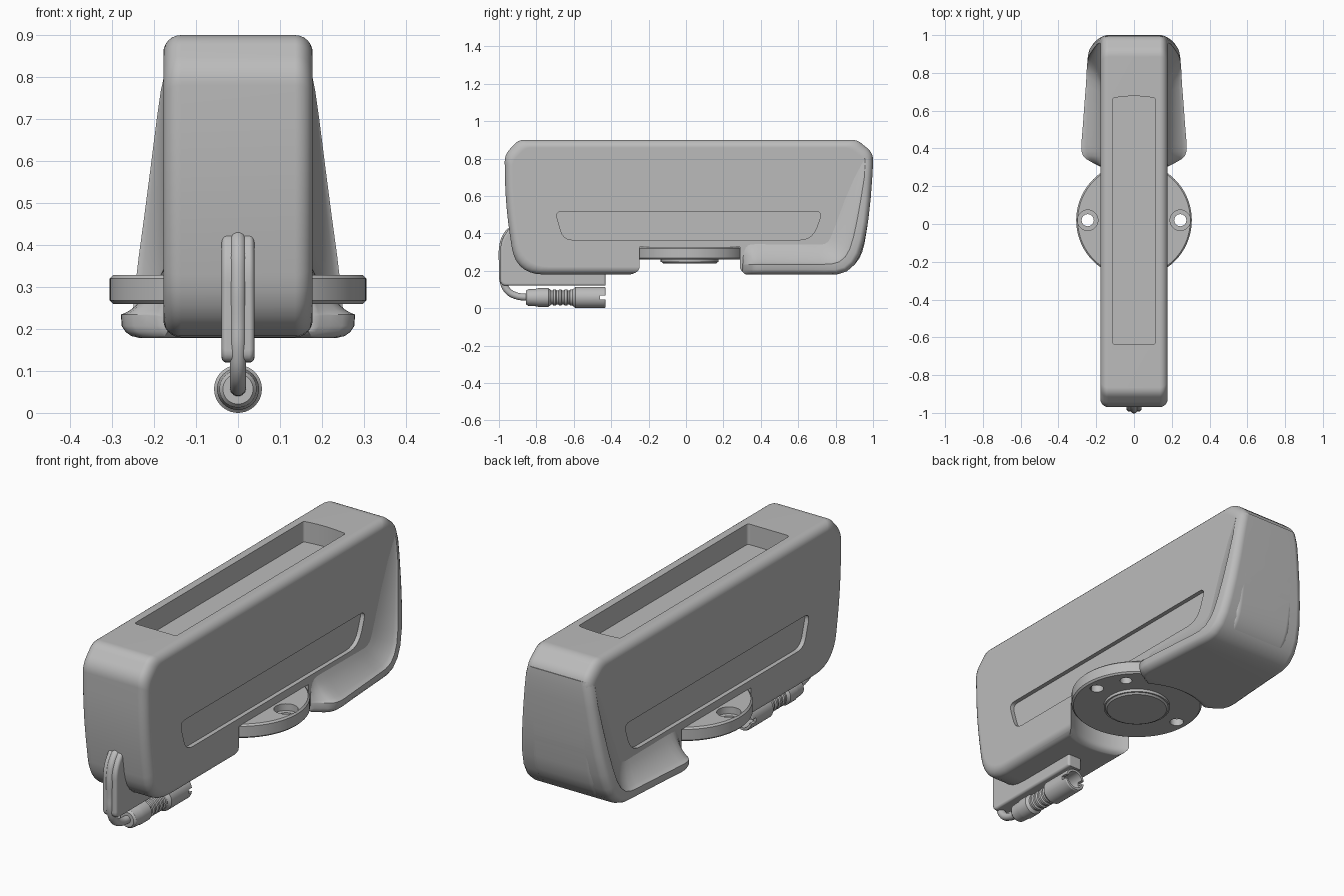
import bpy, bmesh, math
from mathutils import Vector

if "Cube" in bpy.data.objects:
    bpy.data.objects.remove(bpy.data.objects["Cube"], do_unlink=True)

grey = bpy.data.materials.new("plain grey")
grey.use_nodes = True
colour = (0.5, 0.5, 0.5, 1)
grey.diffuse_color = colour
grey.node_tree.nodes["Principled BSDF"].inputs["Base Color"].default_value = colour


def finish(name, bm):
    bmesh.ops.recalc_face_normals(bm, faces=bm.faces)
    me = bpy.data.meshes.new(name)
    bm.to_mesh(me)
    bm.free()
    me.materials.append(grey)
    ob = bpy.data.objects.new(name, me)
    bpy.context.collection.objects.link(ob)
    return ob


def select(ob):
    bpy.ops.object.select_all(action="DESELECT")
    ob.select_set(True)
    bpy.context.view_layer.objects.active = ob


def smooth(ob, angle=32):
    select(ob)
    bpy.ops.object.shade_smooth_by_angle(angle=math.radians(angle))
    mod = ob.modifiers.new("Weighted normals", "WEIGHTED_NORMAL")
    mod.keep_sharp = True


def cut(ob, cutter):
    mod = ob.modifiers.new("Cut", "BOOLEAN")
    mod.operation, mod.solver, mod.object = "DIFFERENCE", "EXACT", cutter
    select(ob)
    bpy.ops.object.modifier_apply(modifier=mod.name)
    bpy.data.objects.remove(cutter, do_unlink=True)


def rounded(pts, steps=5):
    """Closed polygon from (u, v, corner reach) with curved corners."""
    out = []
    for i, (u, v, r) in enumerate(pts):
        p = Vector((u, v))
        a = Vector(pts[i - 1][:2]) - p
        b = Vector(pts[(i + 1) % len(pts)][:2]) - p
        a, b = p + a.normalized() * r, p + b.normalized() * r
        for k in range(steps + 1):
            t = k / steps
            out.append(a * (1 - t) ** 2 + p * 2 * t * (1 - t) + b * t * t)
    return out


def bridge(bm, loops):
    """Skin a row of equal closed loops and cap both ends."""
    for a, b in zip(loops, loops[1:]):
        for k in range(len(a)):
            m = (k + 1) % len(a)
            bm.faces.new((a[k], a[m], b[m], b[k]))
    bm.faces.new(loops[0])
    bm.faces.new(loops[-1])


def prism(name, pts, lo, hi, axis="x", edge=0.0):
    """Extrude a polygon along x (y, z points) or z (x, y points), with round end edges."""
    us, vs = [p[0] for p in pts], [p[1] for p in pts]
    mid = Vector(((max(us) + min(us)) / 2, (max(vs) + min(vs)) / 2))
    half = ((max(us) - min(us)) / 2, (max(vs) - min(vs)) / 2)
    levels = [(lo, 0), (hi, 0)]
    if edge:
        arc = [(edge * (1 - math.sin(a)), edge * (1 - math.cos(a)))
               for a in (math.pi / 12 * k for k in range(7))]
        levels = [(lo + h, i) for h, i in reversed(arc)]
        levels = [(lo + h, i) for i, h in arc[::-1]][::-1]
        levels += [(hi - h, i) for i, h in arc[::-1]]
    bm = bmesh.new()
    loops = []
    for h, inset in levels:
        ring = []
        for p in pts:
            u = mid.x + (p[0] - mid.x) * (1 - inset / half[0])
            v = mid.y + (p[1] - mid.y) * (1 - inset / half[1])
            ring.append(bm.verts.new((h, u, v) if axis == "x" else (u, v, h)))
        loops.append(ring)
    bridge(bm, loops)
    return finish(name, bm)


def lathe(name, prof, origin, axis="z", n=64):
    """Revolve a closed (radius, height) section about z or y."""
    bm = bmesh.new()
    rings = []
    for i in range(n):
        a = 2 * math.pi * i / n
        ring = []
        for r, h in prof:
            c, s = r * math.cos(a), r * math.sin(a)
            v = (c, s, h) if axis == "z" else (c, h, s)
            ring.append(bm.verts.new(Vector(origin) + Vector(v)))
        rings.append(ring)
    for i in range(n):
        a, b = rings[i], rings[(i + 1) % n]
        for k in range(len(prof) - 1):
            bm.faces.new((a[k], a[k + 1], b[k + 1], b[k]))
    bmesh.ops.remove_doubles(bm, verts=bm.verts, dist=1e-5)
    return finish(name, bm)


def drum(r, x, y, lo, hi):
    return lathe("cutter", [(0, lo), (r, lo), (r, hi), (0, hi)], (x, y, 0), "z", 48)


def mount_recess():
    """Round recess cutter whose mouth flares to round the lower edge."""
    prof = [(0, 0.1), (0.36, 0.1), (0.36, 0.178), (0.344, 0.182), (0.332, 0.190),
            (0.325, 0.201), (0.322, 0.216), (0.322, 0.326), (0, 0.326)]
    return lathe("cutter", prof, (0, 0.02, 0), "z", 96)


# Main housing
outline = rounded([(-0.895, 0.9, 0.03), (0.915, 0.9, 0.03), (1.0, 0.83, 0.04),
                   (0.985, 0.52, 0.15), (0.925, 0.18, 0.17), (-0.91, 0.18, 0.15),
                   (-0.965, 0.55, 0.15), (-0.97, 0.82, 0.04)], 7)
housing = prism("main_housing", outline, -0.178, 0.178, "x", 0.042)

# Round mount recess, top tray and side panels
cut(housing, mount_recess())
tray = rounded([(-0.113, -0.637, 0.015), (0.113, -0.637, 0.015), (0.113, 0.667, 0.012),
                (0, 0.683, 0.08), (-0.113, 0.667, 0.012)])
cut(housing, prism("cutter", tray, 0.80, 1.1, "z"))
panel = rounded([(-0.70, 0.518, 0.04), (0.73, 0.518, 0.04),
                 (0.675, 0.365, 0.07), (-0.655, 0.365, 0.05)])
for s in (-1, 1):
    cut(housing, prism("cutter", panel, min(s * 0.157, s * 0.3), max(s * 0.157, s * 0.3)))
smooth(housing)

# Flared back shell: L-shaped band lofted down the back and along the bottom
# stations: outer edge y, z, half width, then y, z where the ramp meets the housing
stations = [(0.997, 0.82, 0.172, 0.945, 0.815), (0.999, 0.77, 0.184, 0.91, 0.765),
            (0.995, 0.70, 0.194, 0.87, 0.69), (0.986, 0.58, 0.209, 0.825, 0.575),
            (0.972, 0.46, 0.224, 0.79, 0.47), (0.953, 0.36, 0.236, 0.77, 0.41),
            (0.93, 0.285, 0.243, 0.76, 0.383), (0.90, 0.233, 0.247, 0.75, 0.365),
            (0.86, 0.198, 0.250, 0.735, 0.354), (0.81, 0.182, 0.252, 0.712, 0.35),
            (0.75, 0.18, 0.255, 0.685, 0.35), (0.65, 0.18, 0.262, 0.62, 0.35),
            (0.52, 0.18, 0.271, 0.51, 0.35), (0.42, 0.18, 0.279, 0.42, 0.35),
            (0.385, 0.18, 0.278, 0.385, 0.35), (0.36, 0.18, 0.269, 0.36, 0.35),
            (0.342, 0.18, 0.25, 0.342, 0.35), (0.325, 0.18, 0.22, 0.325, 0.345),
            (0.312, 0.18, 0.196, 0.312, 0.34), (0.302, 0.18, 0.176, 0.302, 0.33)]
bm = bmesh.new()
loops = []
for y, z, w, toe_y, toe_z in stations:
    d = Vector((toe_y - y, toe_z - z))
    ramp = d.length
    d.normalize()
    flare = max(w - 0.174, 0)
    rim = 0.4 * ramp
    side = [(-0.001, w - 0.042), (0.003, w - 0.025), (0.013, w - 0.011), (0.027, w - 0.002),
            (max(0.042, 0.8 * rim), w)]
    start = side[-1][0]
    for t in (0.08, 0.2, 0.4, 0.6, 0.8, 1.0):
        side.append((start + (ramp - start) * t ** 1.4, 0.174 + flare * (1 - t) ** 1.2))
    side.append((ramp + 0.005, 0.15))
    ring = [(q, x) for q, x in side] + [(q, -x) for q, x in reversed(side)]
    loops.append([bm.verts.new((x, y + d.x * q, z + d.y * q)) for q, x in ring])
bridge(bm, loops)
shell = finish("flared_back_shell", bm)
cut(shell, mount_recess())
smooth(shell, 40)

# Mounting disc with centre boss and screw holes
disc = lathe("mounting_disc", [(0, 0.238), (0.14, 0.238), (0.148, 0.246), (0.155, 0.246),
                               (0.155, 0.26), (0.298, 0.26), (0.306, 0.268), (0.306, 0.32),
                               (0.298, 0.328), (0, 0.328)], (0, 0.02, 0), "z", 96)
for s in (-1, 1):
    cut(disc, drum(0.032, s * 0.245, 0.02, 0.2, 0.4))
    cut(disc, drum(0.054, s * 0.245, 0.02, 0.295, 0.4))
cut(disc, drum(0.028, 0.188, 0.165, 0.2, 0.30))
smooth(disc)

# Cable guide under the front
guide = rounded([(-0.43, 0.12, 0.004), (-0.43, 0.26, 0.01), (-0.85, 0.44, 0.05),
                 (-0.935, 0.435, 0.03), (-0.992, 0.37, 0.06), (-0.992, 0.12, 0.03)])
smooth(prism("cable_guide", guide, -0.039, 0.039, "x", 0.012))

# Cable running down the guide and into the plug
curve = bpy.data.curves.new("cable", "CURVE")
curve.dimensions = "3D"
curve.bevel_depth, curve.bevel_resolution, curve.resolution_u = 0.019, 5, 6
path = [(-0.88, 0.42), (-0.925, 0.42), (-0.962, 0.385), (-0.98, 0.33), (-0.981, 0.22),
        (-0.978, 0.145), (-0.955, 0.095), (-0.91, 0.067), (-0.84, 0.057)]
spline = curve.splines.new("BEZIER")
spline.bezier_points.add(len(path) - 1)
for bp, (y, z) in zip(spline.bezier_points, path):
    bp.co = (0, y, z)
    bp.handle_left_type = bp.handle_right_type = "AUTO"
curve.use_fill_caps = True
curve.materials.append(grey)
cable = bpy.data.objects.new("cable", curve)
bpy.context.collection.objects.link(cable)

# Plug: back nut, ribbed neck and open socket
prof = [(0, -0.855), (0.036, -0.855), (0.044, -0.845), (0.047, -0.80), (0.05, -0.79),
        (0.05, -0.735), (0.044, -0.728)]
for i in range(4):
    y = -0.722 + i * 0.03
    prof += [(0.038, y), (0.038, y + 0.01), (0.044, y + 0.013), (0.044, y + 0.025)]
prof += [(0.05, -0.598), (0.057, -0.592), (0.057, -0.436), (0.053, -0.43), (0.042, -0.43),
         (0.042, -0.52), (0, -0.52)]
plug = lathe("plug", prof, (0, 0, 0.057), "y", 40)
# Key notches in the socket
for s in (-1, 1):
    slot = [(-0.46, 0.047), (-0.42, 0.047), (-0.42, 0.067), (-0.46, 0.067)]
    cut(plug, prism("cutter", slot, min(s * 0.03, s * 0.08), max(s * 0.03, s * 0.08)))
smooth(plug)
